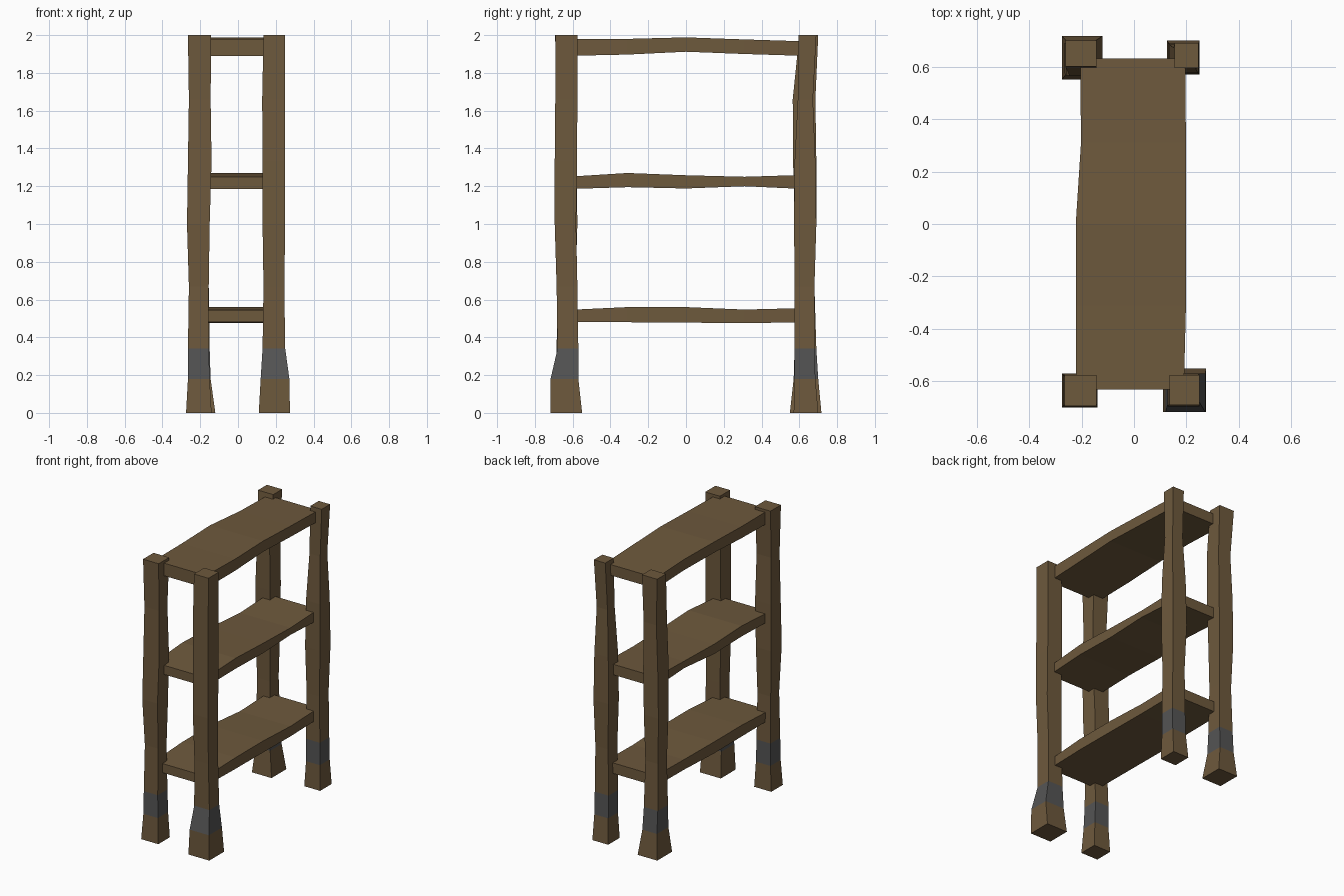
import bpy, bmesh


def material(name, color):
    m = bpy.data.materials.new(name)
    m.diffuse_color = (*color, 1)
    return m


WOOD = material("wood", (0.155, 0.10, 0.046))
IRON = material("iron", (0.09, 0.09, 0.09))


def loft(name, rings, band=None):
    """Skin four-sided rings into a closed solid; one band may be iron."""
    bm = bmesh.new()
    loops = [[bm.verts.new(p) for p in ring] for ring in rings]
    for i, (a, b) in enumerate(zip(loops, loops[1:])):
        for k in range(4):
            n = (k + 1) % 4
            f = bm.faces.new((a[k], a[n], b[n], b[k]))
            f.material_index = 1 if i == band else 0
    bm.faces.new(loops[0][::-1])
    bm.faces.new(loops[-1])
    bmesh.ops.recalc_face_normals(bm, faces=bm.faces)
    me = bpy.data.meshes.new(name)
    bm.to_mesh(me)
    bm.free()
    me.materials.append(WOOD)
    me.materials.append(IRON)
    bpy.context.collection.objects.link(bpy.data.objects.new(name, me))


# Posts: x min, x max, y min, y max at each level
LEVELS = (0, 0.18, 0.34, 0.67, 1.0, 1.33, 1.66, 2.0)
POSTS = {
    "front_left_post": [
        (-.275, -.14, -.70, -.57), (-.265, -.15, -.69, -.575),
        (-.265, -.155, -.685, -.575), (-.26, -.155, -.68, -.585),
        (-.27, -.15, -.695, -.575), (-.265, -.14, -.69, -.58),
        (-.26, -.145, -.685, -.59), (-.265, -.142, -.693, -.575)],
    "front_right_post": [
        (.11, .275, -.717, -.55), (.12, .272, -.717, -.57),
        (.13, .25, -.68, -.57), (.135, .245, -.685, -.575),
        (.13, .25, -.695, -.582), (.13, .25, -.695, -.577),
        (.128, .248, -.692, -.575), (.135, .25, -.69, -.575)],
    "back_left_post": [
        (-.275, -.12, .55, .717), (-.26, -.145, .57, .70),
        (-.26, -.15, .575, .69), (-.255, -.155, .58, .68),
        (-.265, -.15, .575, .69), (-.26, -.145, .567, .69),
        (-.245, -.145, .565, .685), (-.262, -.142, .60, .70)],
    "back_right_post": [
        (.125, .25, .57, .70), (.135, .245, .575, .685),
        (.135, .245, .575, .68), (.14, .24, .575, .68),
        (.13, .248, .572, .69), (.135, .245, .575, .685),
        (.15, .235, .592, .672), (.155, .245, .595, .69)],
}
for name, sizes in POSTS.items():
    loft(name, [[(x0, y0, z), (x1, y0, z), (x1, y1, z), (x0, y1, z)]
                for z, (x0, x1, y0, y1) in zip(LEVELS, sizes)], band=1)

# Shelves: underside and top height at five stations along y
STATIONS = ((-.63, -.22, .19), (-.31, -.222, .198), (0, -.222, .198),
            (.31, -.202, .198), (.63, -.205, .195))
SHELVES = {
    "lower_shelf": [(.48, .545), (.48, .56), (.478, .56), (.475, .547), (.48, .555)],
    "middle_shelf": [(1.185, 1.25), (1.195, 1.27), (1.188, 1.258), (1.20, 1.25), (1.185, 1.26)],
    "top_shelf": [(1.89, 1.98), (1.897, 1.98), (1.912, 1.988), (1.90, 1.977), (1.89, 1.967)],
}
for name, heights in SHELVES.items():
    loft(name, [[(x0, y, z0), (x1, y, z0), (x1, y, z1), (x0, y, z1)]
                for (y, x0, x1), (z0, z1) in zip(STATIONS, heights)])
